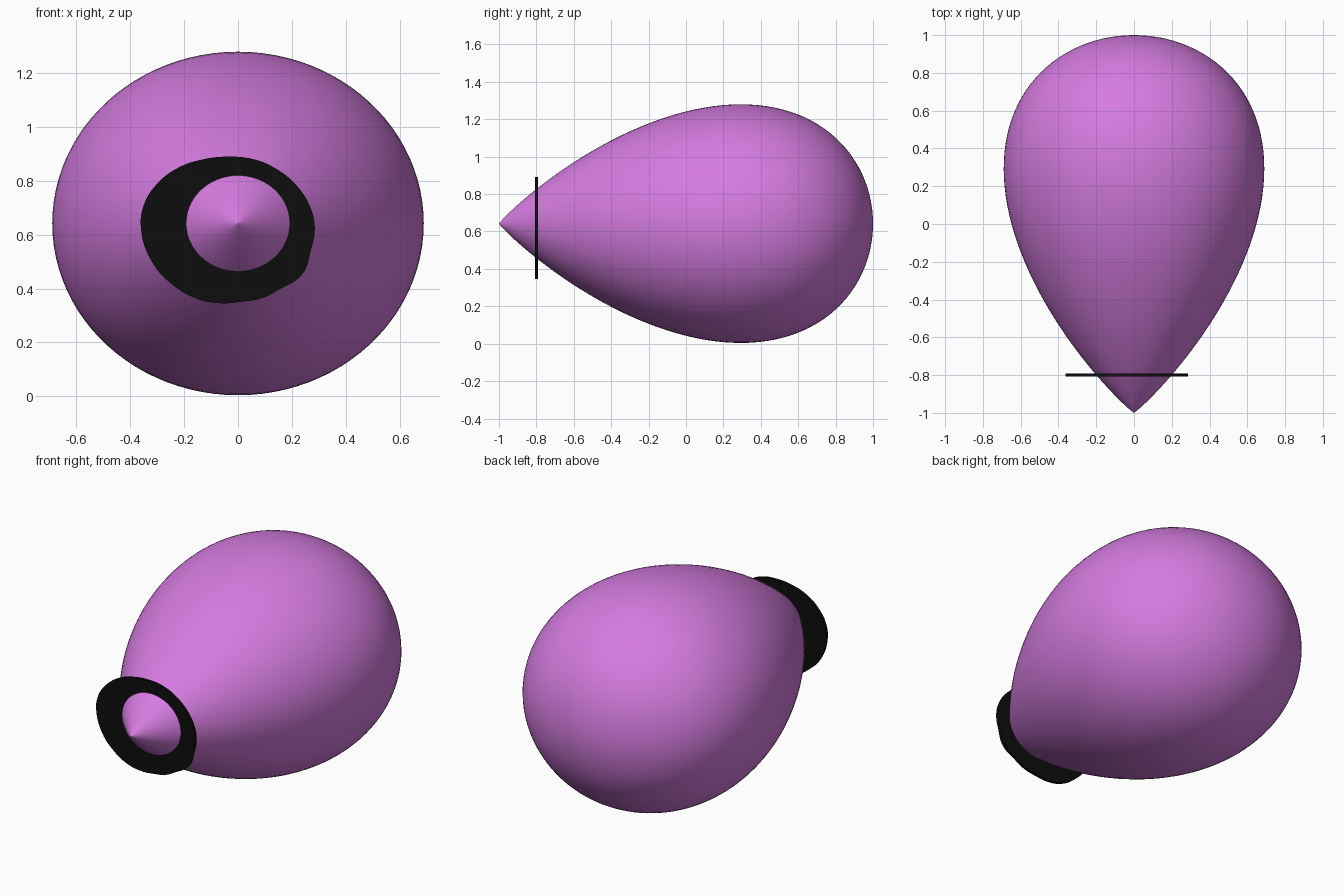
import bpy, bmesh, math

if "Cube" in bpy.data.objects:
    bpy.data.objects.remove(bpy.data.objects["Cube"])

def material(name, rgb):
    m = bpy.data.materials.new(name)
    m.diffuse_color = (*rgb, 1)
    m.use_nodes = True
    m.node_tree.nodes["Principled BSDF"].inputs["Base Color"].default_value = m.diffuse_color
    return m

# Teardrop balloon: profile along y, elliptical cross-sections
RX, RZ, CZ = 0.69, 0.638, 0.642
RINGS, SEGS = 64, 96
bm = bmesh.new()
tip = bm.verts.new((0, -1, CZ))
end = bm.verts.new((0, 1, CZ))
rings = []
for i in range(1, RINGS):
    y = -math.cos(math.pi * i / RINGS)
    u = (1 + y) / 2
    r = u ** 0.915 * (1 - u) ** 0.5 / 0.399
    rings.append([bm.verts.new((RX * r * math.cos(2 * math.pi * k / SEGS), y,
                                CZ + RZ * r * math.sin(2 * math.pi * k / SEGS)))
                  for k in range(SEGS)])
for k in range(SEGS):
    n = (k + 1) % SEGS
    bm.faces.new((tip, rings[0][k], rings[0][n]))
    bm.faces.new((end, rings[-1][n], rings[-1][k]))
    for a, b in zip(rings, rings[1:]):
        bm.faces.new((a[k], b[k], b[n], a[n]))
bmesh.ops.recalc_face_normals(bm, faces=bm.faces)
mesh = bpy.data.meshes.new("balloon_body")
bm.to_mesh(mesh)
bm.free()
mesh.shade_smooth()
mesh.materials.append(material("purple", (0.66, 0.2, 0.74)))
body = bpy.data.objects.new("balloon_body", mesh)
bpy.context.collection.objects.link(body)

# Thin irregular black collar around the tip
outline = [(-0.36, 0.62), (-0.35, 0.71), (-0.30, 0.79), (-0.22, 0.85),
           (-0.13, 0.88), (-0.04, 0.89), (0.06, 0.88), (0.15, 0.84),
           (0.22, 0.78), (0.265, 0.71), (0.285, 0.63), (0.27, 0.54),
           (0.24, 0.455), (0.15, 0.395), (0.09, 0.365), (0.02, 0.352),
           (-0.07, 0.346), (-0.16, 0.365), (-0.25, 0.42), (-0.32, 0.50)]
curve = bpy.data.curves.new("collar", 'CURVE')
curve.dimensions = '2D'
curve.fill_mode = 'BOTH'
curve.extrude = 0.008
curve.resolution_u = 6
spline = curve.splines.new('BEZIER')
spline.bezier_points.add(len(outline) - 1)
for p, (x, z) in zip(spline.bezier_points, outline):
    p.co = (x, z, 0)
    p.handle_left_type = p.handle_right_type = 'AUTO'
spline.use_cyclic_u = True
curve.materials.append(material("black", (0.004, 0.004, 0.004)))
collar = bpy.data.objects.new("collar", curve)
collar.location.y = -0.8
collar.rotation_euler.x = math.pi / 2
bpy.context.collection.objects.link(collar)
bpy.ops.object.select_all(action='DESELECT')
collar.select_set(True)
bpy.context.view_layer.objects.active = collar
bpy.ops.object.convert(target='MESH')
